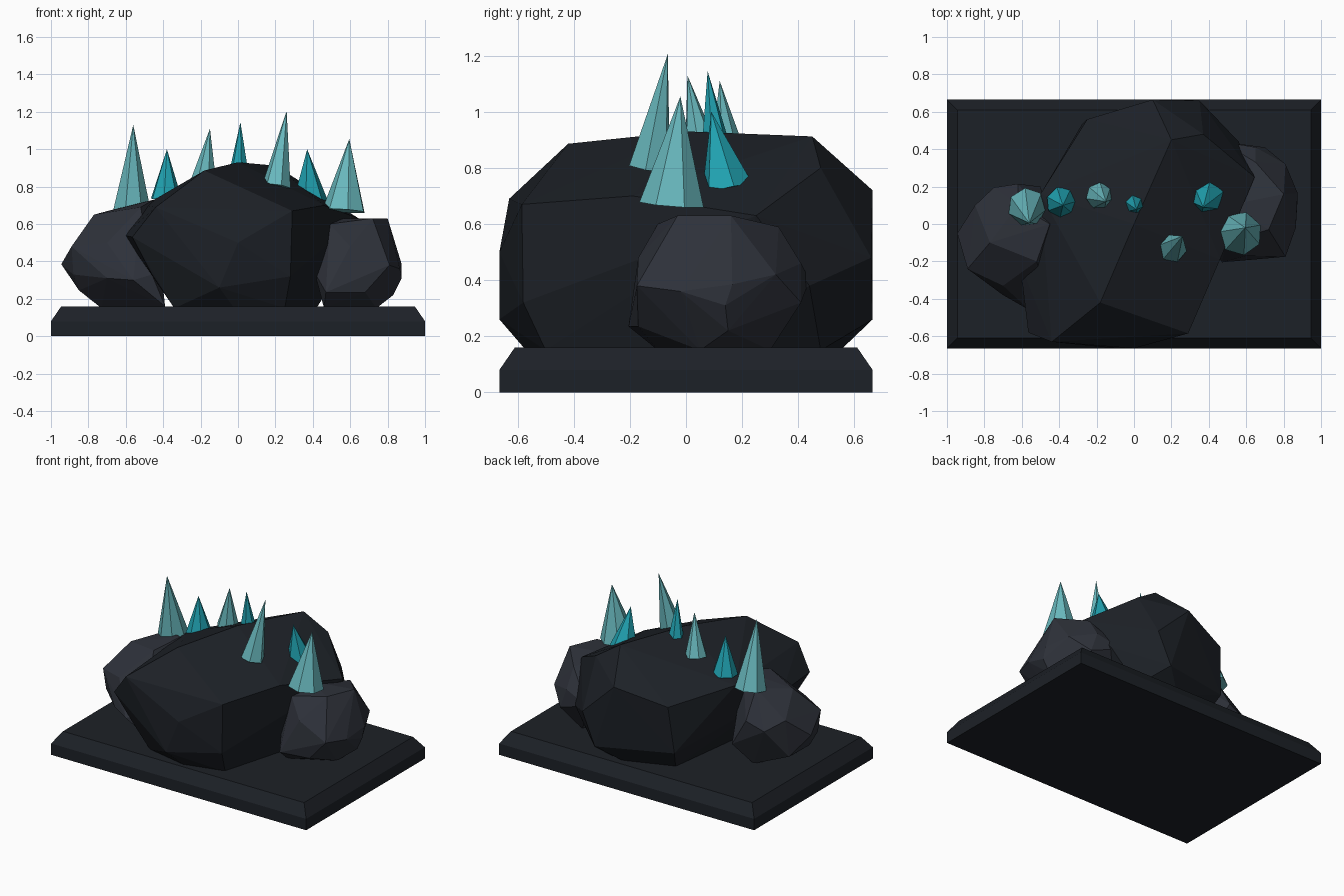
import bpy, bmesh
from mathutils import Vector, Matrix


def material(name, rgb):
    m = bpy.data.materials.new(name)
    m.diffuse_color = (*rgb, 1)
    return m


STONE = material("dark_stone", (0.012, 0.015, 0.020))
STONE2 = material("grey_stone", (0.027, 0.031, 0.042))
PALE = material("pale_crystal", (0.14, 0.48, 0.51))
TEAL = material("teal_crystal", (0.015, 0.37, 0.45))


def finish(name, bm, mat):
    bmesh.ops.recalc_face_normals(bm, faces=bm.faces[:])
    me = bpy.data.meshes.new(name)
    bm.to_mesh(me)
    bm.free()
    me.materials.append(mat)
    ob = bpy.data.objects.new(name, me)
    bpy.context.collection.objects.link(ob)
    return ob


def boulder(name, points, mat):
    """Faceted rock: convex hull around a few corner points."""
    bm = bmesh.new()
    for p in points:
        bm.verts.new(p)
    bmesh.ops.convex_hull(bm, input=bm.verts[:])
    loose = [v for v in bm.verts if not v.link_faces]
    bmesh.ops.delete(bm, geom=loose, context='VERTS')
    return finish(name, bm, mat)


def crystal(name, base, tip, radius, sides, mat):
    """Pointed prism leaning from base centre to tip."""
    base, tip = Vector(base), Vector(tip)
    axis = tip - base
    rot = axis.to_track_quat('Z', 'Y').to_matrix().to_4x4()
    bm = bmesh.new()
    bmesh.ops.create_cone(bm, cap_ends=True, segments=sides, radius1=radius,
                          radius2=0, depth=axis.length,
                          matrix=Matrix.Translation((base + tip) / 2) @ rot)
    bmesh.ops.remove_doubles(bm, verts=bm.verts[:], dist=0.0005)
    return finish(name, bm, mat)


# Plinth with a bevelled upper edge
bm = bmesh.new()
rings = []
for x, y, z in ((1, 0.665, 0), (1, 0.665, 0.08), (0.945, 0.61, 0.16)):
    rings.append([bm.verts.new((sx * x, sy * y, z))
                  for sx, sy in ((-1, -1), (1, -1), (1, 1), (-1, 1))])
bm.faces.new(rings[0][::-1])
bm.faces.new(rings[2])
for a, b in zip(rings, rings[1:]):
    for i in range(4):
        j = (i + 1) % 4
        bm.faces.new((a[i], a[j], b[j], b[i]))
finish("plinth", bm, STONE)

# Large central boulder
boulder("main_boulder", [
    (0, 0, 0.93), (-0.18, -0.42, 0.886), (0.2, 0.45, 0.912),
    (0.37, 0.48, 0.80), (0.29, -0.585, 0.67), (0.46, -0.19, 0.70),
    (0.645, 0.25, 0.63), (0.35, 0.66, 0.48), (0.1, 0.665, 0.72),
    (-0.25, 0.56, 0.63), (-0.5, 0.16, 0.70), (-0.61, -0.21, 0.54),
    (-0.565, -0.58, 0.53), (-0.44, -0.63, 0.69), (0, -0.665, 0.5),
    (-0.1, -0.665, 0.26), (0.28, -0.58, 0.32), (-0.46, -0.53, 0.33),
    (-0.34, -0.5, 0.15), (-0.02, -0.57, 0.15), (0.25, -0.50, 0.15),
    (0.42, 0.1, 0.15), (0.38, 0.48, 0.15), (0.1, 0.55, 0.15),
    (-0.22, 0.43, 0.15), (0.25, 0.665, 0.26), (0.56, 0.44, 0.38),
    (-0.28, 0.53, 0.30)], STONE)

# Smaller boulder on the left
boulder("left_boulder", [
    (-0.945, -0.05, 0.385), (-0.89, -0.24, 0.48), (-0.88, -0.22, 0.33),
    (-0.85, 0.1, 0.52), (-0.77, -0.1, 0.65), (-0.75, 0.195, 0.45),
    (-0.62, 0.215, 0.5), (-0.62, 0.1, 0.69), (-0.45, 0.0, 0.73),
    (-0.52, -0.2, 0.69), (-0.46, -0.42, 0.33), (-0.7, -0.33, 0.5),
    (-0.7, -0.38, 0.31), (-0.56, -0.46, 0.3), (-0.85, -0.17, 0.245),
    (-0.85, 0.06, 0.25), (-0.73, -0.15, 0.15), (-0.39, -0.4, 0.16),
    (-0.5, 0.2, 0.3), (-0.6, 0.1, 0.15)], STONE2)

# Smaller boulder on the right
boulder("right_boulder", [
    (0.72, -0.03, 0.63), (0.80, 0.16, 0.63), (0.65, 0.33, 0.59),
    (0.50, 0.1, 0.63), (0.49, -0.1, 0.60), (0.65, 0.41, 0.46),
    (0.47, 0.44, 0.40), (0.81, 0.32, 0.42), (0.875, 0.165, 0.385),
    (0.875, 0.14, 0.31), (0.865, -0.02, 0.36), (0.81, -0.175, 0.38),
    (0.60, -0.17, 0.48), (0.47, -0.205, 0.235), (0.68, -0.17, 0.235),
    (0.41, -0.1, 0.34), (0.70, 0.41, 0.32), (0.74, 0.05, 0.15),
    (0.46, -0.1, 0.15), (0.6, 0.3, 0.15), (0.83, 0.15, 0.22)], STONE2)

# Crystals along the top: base, tip, radius, sides, colour
CRYSTALS = [
    ((-0.57, 0.09, 0.67), (-0.56, 0.005, 1.13), 0.105, 7, PALE),
    ((-0.385, 0.115, 0.735), (-0.38, 0.10, 1.00), 0.085, 7, TEAL),
    ((-0.185, 0.15, 0.82), (-0.15, 0.12, 1.11), 0.073, 7, PALE),
    ((0.005, 0.105, 0.89), (0.013, 0.077, 1.145), 0.05, 6, TEAL),
    ((0.205, -0.13, 0.80), (0.26, -0.065, 1.205), 0.078, 6, PALE),
    ((0.385, 0.147, 0.725), (0.37, 0.09, 1.00), 0.095, 6, TEAL),
    ((0.568, -0.05, 0.67), (0.595, -0.02, 1.055), 0.118, 7, PALE),
]
for i, args in enumerate(CRYSTALS, 1):
    crystal(f"crystal_{i}", *args)
